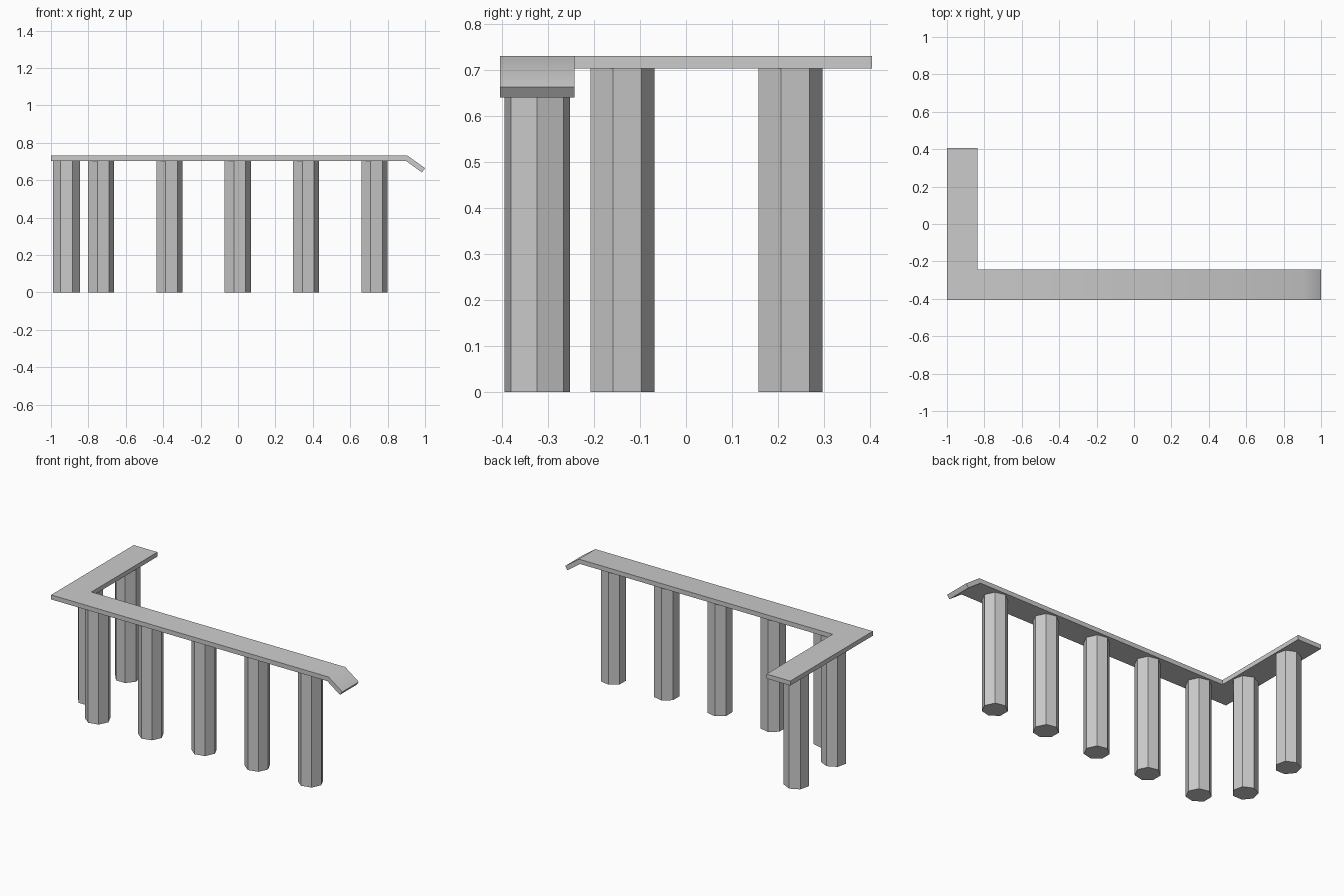
import bpy, bmesh, math

if "Cube" in bpy.data.objects:
    bpy.data.objects.remove(bpy.data.objects["Cube"])

TOP, THICK, R = 0.7315, 0.028, 0.0733
Y0, Y1, Y2 = -0.405, -0.2425, 0.405


def post(name, x, y, facing):
    """Seven-sided post with one corner pointing along the angle 'facing'."""
    bm = bmesh.new()
    ring = []
    for i in range(7):
        a = facing + i * math.tau / 7
        ring.append(bm.verts.new((R * math.cos(a), R * math.sin(a), 0)))
    base = bm.faces.new(ring)
    ext = bmesh.ops.extrude_face_region(bm, geom=[base], use_keep_orig=True)
    top = [v for v in ext["geom"] if isinstance(v, bmesh.types.BMVert)]
    bmesh.ops.translate(bm, verts=top, vec=(0, 0, TOP - THICK))
    bmesh.ops.recalc_face_normals(bm, faces=bm.faces)
    mesh = bpy.data.meshes.new(name)
    bm.to_mesh(mesh)
    bm.free()
    obj = bpy.data.objects.new(name, mesh)
    obj.location = (x, y, 0)
    bpy.context.collection.objects.link(obj)


# L-shaped counter top with a drooping lip at the right end
profile = [(-1, TOP), (-0.837, TOP), (0.906, TOP), (1.0, 0.664)]
bm = bmesh.new()
front = [bm.verts.new((x, Y0, z)) for x, z in profile]
back = [bm.verts.new((x, Y1, z)) for x, z in profile]
for i in range(3):
    bm.faces.new((front[i], front[i + 1], back[i + 1], back[i]))
arm = [bm.verts.new((x, Y2, TOP)) for x, _ in profile[:2]]
bm.faces.new((back[0], back[1], arm[1], arm[0]))
mesh = bpy.data.meshes.new("counter_top")
bm.to_mesh(mesh)
bm.free()
counter = bpy.data.objects.new("counter_top", mesh)
bpy.context.collection.objects.link(counter)
bpy.context.view_layer.objects.active = counter
counter.select_set(True)
solid = counter.modifiers.new("thickness", "SOLIDIFY")
solid.thickness = THICK
solid.offset = -1
solid.use_even_offset = True
bpy.ops.object.modifier_apply(modifier=solid.name)
bpy.ops.object.shade_smooth_by_angle(angle=math.radians(40))

# Posts under the long run, then under the short arm
for i in range(5):
    post(f"front_post_{i + 1}", -0.736 + 0.3655 * i, -0.324, 0)
for i in range(2):
    post(f"arm_post_{i + 1}", -0.917, -0.142 + 0.3655 * i, math.pi / 2)
